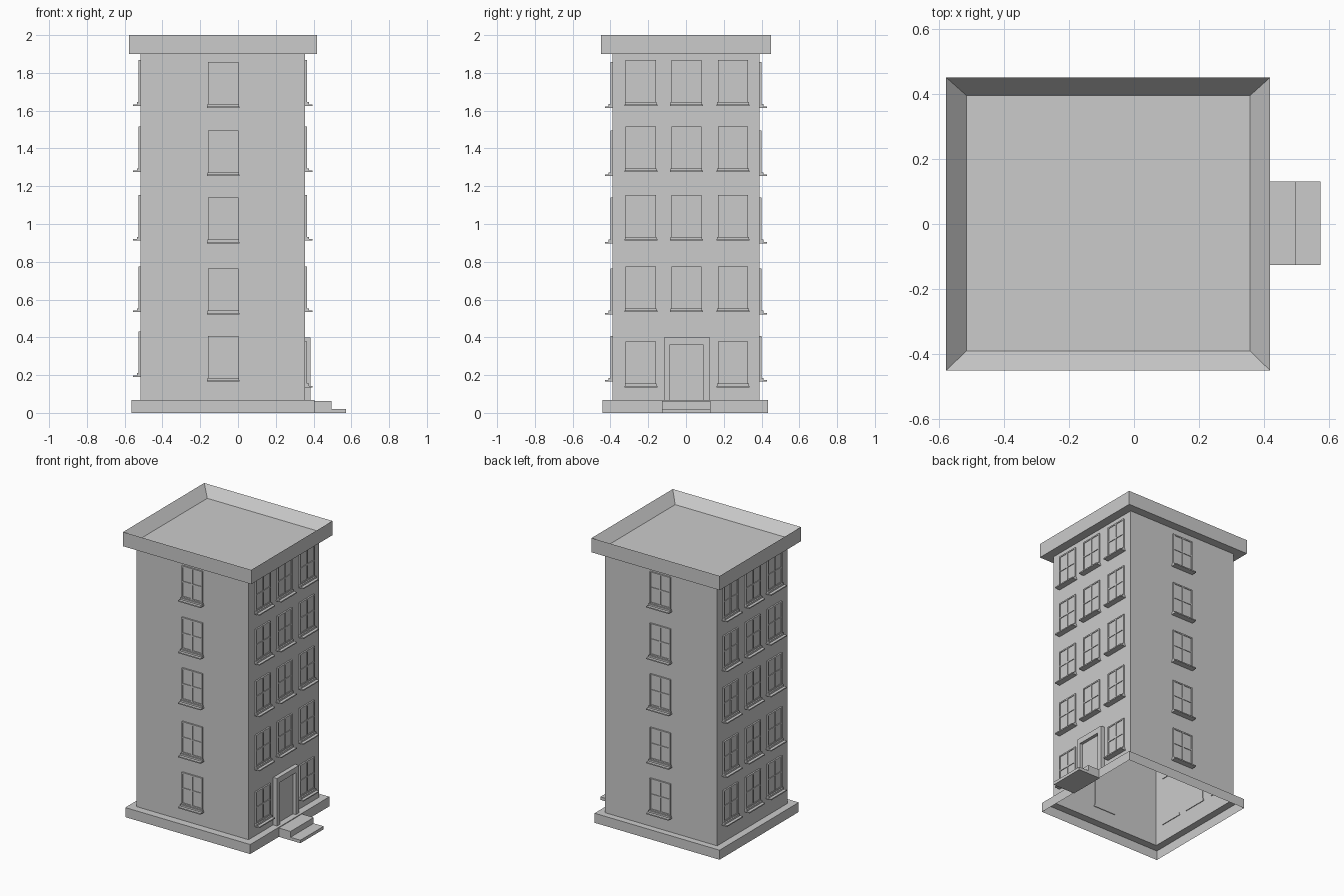
import bpy, bmesh
from mathutils import Matrix, Vector

if "Cube" in bpy.data.objects:
    bpy.data.objects.remove(bpy.data.objects["Cube"])

X0, X1, Y0, Y1 = -0.515, 0.355, -0.39, 0.39      # outer wall planes


def finish(bm, name):
    bmesh.ops.recalc_face_normals(bm, faces=bm.faces[:]) if name != "building_shell" else None
    me = bpy.data.meshes.new(name)
    bm.to_mesh(me)
    bm.free()
    ob = bpy.data.objects.new(name, me)
    bpy.context.collection.objects.link(ob)
    return ob


def add_box(bm, lo, hi):
    lo, hi = Vector(lo), Vector(hi)
    size = [abs(a) for a in (hi - lo)]
    bmesh.ops.create_cube(bm, size=1, matrix=Matrix.Translation((lo + hi) / 2) @ Matrix.Diagonal((*size, 1)))


def face_box(bm, side, u0, u1, z0, z1, o0, o1):
    """Box on a facade: u along the wall, o outwards from it."""
    if side == "right":
        add_box(bm, (X1 + o0, u0, z0), (X1 + o1, u1, z1))
    elif side == "left":
        add_box(bm, (X0 - o0, u0, z0), (X0 - o1, u1, z1))
    elif side == "front":
        add_box(bm, (u0, Y0 - o0, z0), (u1, Y0 - o1, z1))
    else:
        add_box(bm, (u0, Y1 + o0, z0), (u1, Y1 + o1, z1))


# Shell: plinth, walls, cornice and sunken roof as stacked rectangles, open below
rings = [(-0.565, 0.405, -0.443, 0.435, 0.0), (-0.565, 0.405, -0.443, 0.435, 0.067),
         (X0, X1, Y0, Y1, 0.067), (X0, X1, Y0, Y1, 1.9),
         (-0.577, 0.418, -0.45, 0.45, 1.9), (-0.577, 0.418, -0.45, 0.45, 2.0),
         (-0.515, 0.357, -0.39, 0.395, 1.93)]
bm = bmesh.new()
prev = None
for a, b, c, d, z in rings:
    ring = [bm.verts.new(p) for p in ((a, c, z), (b, c, z), (b, d, z), (a, d, z))]
    if prev:
        for i in range(4):
            j = (i + 1) % 4
            bm.faces.new((prev[i], prev[j], ring[j], ring[i]))
    prev = ring
bm.faces.new(prev)
finish(bm, "building_shell")


# Window: pane, frame with cross bars, and a stepped sill
def window(side, u, s):
    w, t, z0, z1 = 0.08, 0.009, s + 0.02, s + 0.242
    bm = bmesh.new()
    face_box(bm, side, u - w, u + w, z0, z1, -0.003, 0.006)
    for c in (u - w + t / 2, u, u + w - t / 2):
        face_box(bm, side, c - t / 2, c + t / 2, z0, z1, -0.003, 0.011)
    for c in (z0 + t / 2, (z0 + z1) / 2, z1 - t / 2):
        face_box(bm, side, u - w, u + w, c - t / 2, c + t / 2, -0.003, 0.0105)
    finish(bm, side + "_window")
    bm = bmesh.new()
    face_box(bm, side, u - 0.087, u + 0.087, s, s + 0.008, -0.005, 0.04)
    face_box(bm, side, u - 0.084, u + 0.084, s + 0.008, s + 0.02, -0.005, 0.02)
    finish(bm, side + "_sill")


upper = (0.533, 0.912, 1.275, 1.625)
for u in (-0.239, 0.002, 0.249):
    for s in (0.19, *upper):
        window("left", u, s)
    for s in (0.135, *upper):
        if s > 0.2 or abs(u) > 0.1:      # the door takes the middle bay
            window("right", u, s)
for side in ("front", "back"):
    for s in (0.165, 0.522, 0.897, 1.253, 1.615):
        window(side, -0.078, s)

# Door and surround
bm = bmesh.new()
face_box(bm, "right", -0.117, -0.086, 0.067, 0.4, -0.003, 0.03)
face_box(bm, "right", 0.091, 0.126, 0.067, 0.4, -0.003, 0.03)
face_box(bm, "right", -0.086, 0.091, 0.361, 0.4, -0.003, 0.03)
finish(bm, "door_surround")
bm = bmesh.new()
face_box(bm, "right", -0.086, 0.091, 0.067, 0.361, -0.003, 0.008)
finish(bm, "door")

# Entrance steps
for name, x0, x1, z in (("upper_step", 0.4, 0.496, 0.062), ("lower_step", 0.49, 0.573, 0.021)):
    bm = bmesh.new()
    add_box(bm, (x0, -0.126, 0), (x1, 0.131, z))
    finish(bm, name)
